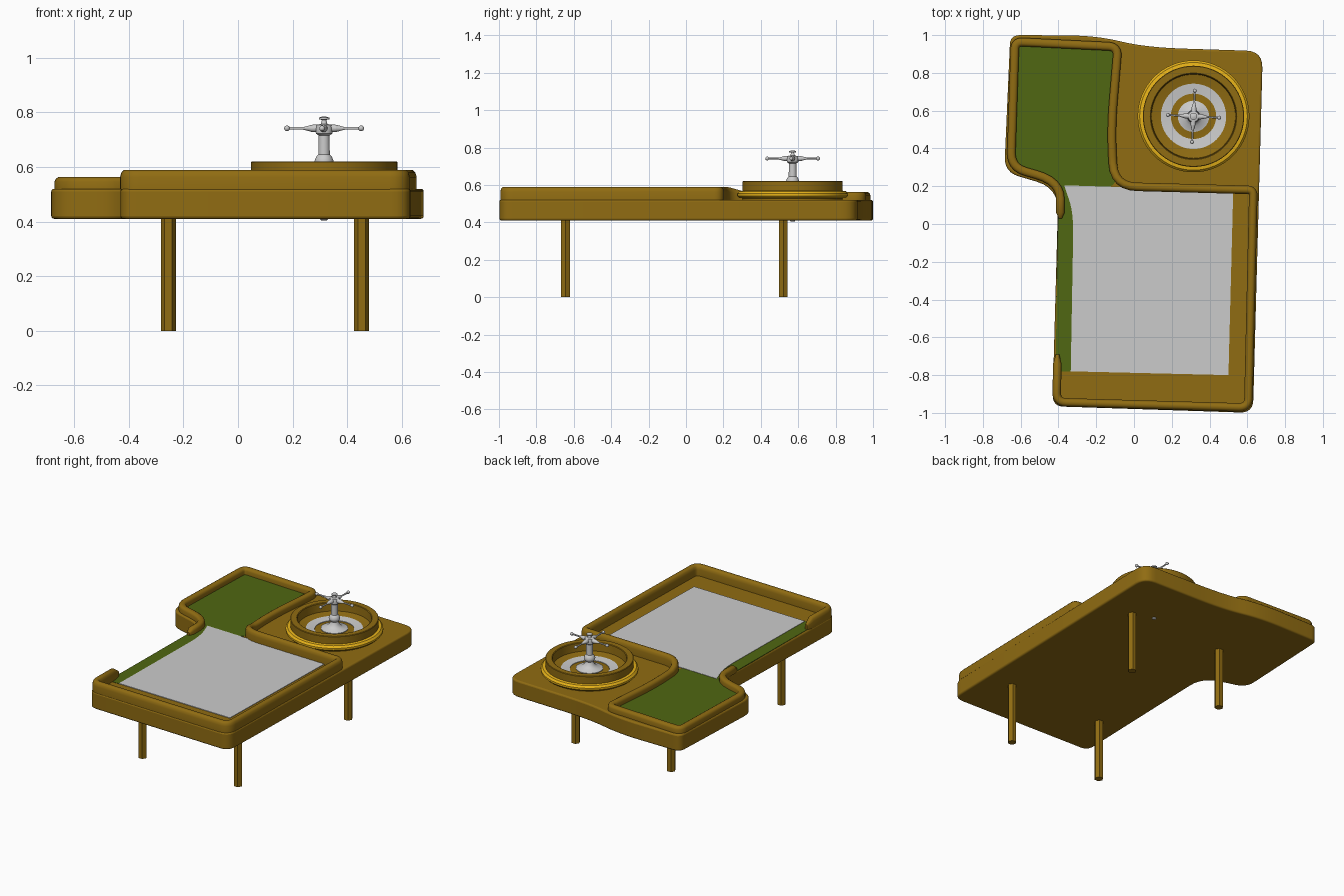
import bpy, bmesh, math
from mathutils import Vector, Matrix

if "Cube" in bpy.data.objects:
    bpy.data.objects.remove(bpy.data.objects["Cube"])


def material(name, rgb):
    m = bpy.data.materials.new(name)
    m.diffuse_color = (*rgb, 1)
    m.use_nodes = True
    m.node_tree.nodes["Principled BSDF"].inputs["Base Color"].default_value = m.diffuse_color
    return m


WOOD = material("wood", (0.28, 0.15, 0.006))
GREEN = material("green_felt", (0.08, 0.135, 0.006))
GOLD = material("gold_trim", (0.8, 0.45, 0.01))


def finish(name, bm, mat=None, angle=35):
    bmesh.ops.recalc_face_normals(bm, faces=bm.faces)
    me = bpy.data.meshes.new(name)
    bm.to_mesh(me)
    bm.free()
    ob = bpy.data.objects.new(name, me)
    bpy.context.collection.objects.link(ob)
    if mat:
        me.materials.append(mat)
    bpy.ops.object.select_all(action='DESELECT')
    ob.select_set(True)
    bpy.context.view_layer.objects.active = ob
    bpy.ops.object.shade_smooth_by_angle(angle=math.radians(angle))
    return ob


def rounded(pts, closed=True, n=6):
    """Round each (x, y, r) corner with a small curve."""
    out = []
    for i, (x, y, r) in enumerate(pts):
        p = Vector((x, y))
        if r == 0 or (not closed and i in (0, len(pts) - 1)):
            out.append(p)
            continue
        a = Vector(pts[i - 1][:2]) - p
        b = Vector(pts[(i + 1) % len(pts)][:2]) - p
        a = p + a.normalized() * min(r, a.length * 0.48)
        b = p + b.normalized() * min(r, b.length * 0.48)
        for k in range(n + 1):
            t = k / n
            out.append(a * (1 - t) ** 2 + p * 2 * t * (1 - t) + b * t * t)
    return out


def prism(name, pts, z0, z1, mat=None):
    bm = bmesh.new()
    f = bm.faces.new([bm.verts.new((p.x, p.y, z0)) for p in pts])
    ext = bmesh.ops.extrude_face_region(bm, geom=[f])
    bmesh.ops.translate(bm, vec=(0, 0, z1 - z0),
                        verts=[v for v in ext["geom"] if isinstance(v, bmesh.types.BMVert)])
    return finish(name, bm, mat)


def lathe(name, profile, center, mat=None, closed=False, seg=64):
    bm = bmesh.new()
    vs = [bm.verts.new((r, 0, z)) for r, z in profile]
    es = [bm.edges.new(e) for e in zip(vs, vs[1:])]
    if closed:
        es.append(bm.edges.new((vs[-1], vs[0])))
    bmesh.ops.spin(bm, geom=vs + es, cent=(0, 0, 0), axis=(0, 0, 1),
                   angle=math.tau, steps=seg, use_duplicate=False)
    bmesh.ops.remove_doubles(bm, verts=bm.verts, dist=1e-5)
    bmesh.ops.translate(bm, verts=bm.verts, vec=(*center, 0))
    return finish(name, bm, mat)


# Table slab
outline = [(-.432, -.965, .06), (.63, -1.0, .07), (.682, .915, .09), (.06, .935, .2),
           (-.2, .998, .16), (-.655, 1.0, .05), (-.687, .275, .08), (-.40, .19, .12)]
slab = prism("table_slab", rounded(outline), .41, .52, WOOD)
bev = slab.modifiers.new("soft_edges", 'BEVEL')
bev.width, bev.segments, bev.angle_limit = .01, 3, math.radians(60)

# Felt areas
prism("green_felt", rounded([(-.415, -.78, 0), (-.33, -.78, 0), (-.31, .15, 0), (-.08, .2, .1),
                             (-.12, .32, .1), (-.12, .6, 0), (-.09, .94, .03), (-.63, .955, .03),
                             (-.65, .32, .06), (-.40, .215, .1)]), .518, .522, GREEN)
prism("white_felt", rounded([(-.335, -.78, 0), (.5, -.80, 0), (.525, .165, 0), (-.05, .195, 0),
                             (-.37, .205, 0), (-.32, .06, .12)]), .518, .524)

# Padded rail following the edge of the playing area
path = rounded([(-.405, -.69, 0), (-.41, -.943, .05), (.605, -.972, .05), (.632, .18, .03),
                (-.105, .20, .12), (-.122, .50, .15), (-.085, .938, .05), (-.63, .965, .04),
                (-.652, .30, .08), (-.39, .225, .14), (-.39, .03, 0)], closed=False)
# End points that let the rail tips taper down
path.insert(1, path[0].lerp(path[1], .25))
path.insert(-1, path[-1].lerp(path[-2], .3))
section = [(-.5, 0), (-.5, .62), (-.4, .85), (-.2, .98), (.2, .98), (.4, .85), (.5, .62), (.5, 0)]
bm = bmesh.new()
rings = []
last = len(path) - 1
for i, p in enumerate(path):
    d1 = (p - path[max(i - 1, 0)]).normalized()
    d2 = (path[min(i + 1, last)] - p).normalized()
    t = (d1 + d2).normalized()
    nrm = Vector((t.y, -t.x))
    tip = i in (0, last)
    back = min(max((p.y - .22) / .1, 0), 1)
    if p.x < -.3 and p.y > 0:
        back = 1
    h = (.072 - .027 * back) * (.5 if tip else 1)
    w = .045 * (.4 if tip else 1)
    rings.append([bm.verts.new((p.x + nrm.x * w * s, p.y + nrm.y * w * s, .518 + h * z))
                  for s, z in section])
for a, b in zip(rings, rings[1:]):
    for k in range(len(section)):
        j = (k + 1) % len(section)
        bm.faces.new((a[k], a[j], b[j], b[k]))
bm.faces.new(rings[0])
bm.faces.new(rings[-1])
finish("padded_rail", bm, WOOD, 50)

# Wheel bowl, trim and coloured rings
C = (.315, .57)
lathe("wheel_bowl", [(.268, .515), (.268, .617), (.265, .62), (.229, .62), (.225, .617),
                     (.222, .562), (.173, .55), (.12, .543), (.083, .55), (0, .555)], C, WOOD)
lathe("gold_trim_ring", [(.262, .528), (.285, .53), (.296, .541), (.296, .553), (.285, .566),
                         (.262, .57)], C, GOLD, closed=True)
lathe("number_ring", [(.173, .546), (.173, .553), (.12, .547), (.12, .54)], C, closed=True)
lathe("center_cone", [(.083, .548), (.083, .554), (.05, .563), (.03, .58), (.024, .6),
                      (.033, .612), (.035, .622), (.028, .638), (.021, .645), (.020, .715),
                      (.03, .722), (.032, .74), (.028, .754), (.012, .757), (.008, .772),
                      (.019, .774), (.019, .780), (.008, .784), (0, .785)], C, seg=32)
lathe("spindle_foot", [(.014, .415), (.014, .407), (.010, .404), (0, .403)], C, seg=16)

# Four handle arms with ball ends
bm = bmesh.new()
for k in range(4):
    turn = (Matrix.Translation((*C, .741)) @ Matrix.Rotation(math.radians(90 * k - 3), 4, 'Z')
            @ Matrix.Rotation(math.pi / 2, 4, 'Y'))
    for r1, r2, z0, z1 in ((.015, .013, .02, .045), (.013, .005, .045, .075), (.005, .005, .075, .14)):
        bmesh.ops.create_cone(bm, cap_ends=True, segments=12, radius1=r1, radius2=r2, depth=z1 - z0,
                              matrix=turn @ Matrix.Translation((0, 0, (z0 + z1) / 2)))
    bmesh.ops.create_uvsphere(bm, u_segments=12, v_segments=8, radius=.0105,
                              matrix=turn @ Matrix.Translation((0, 0, .136)))
finish("wheel_handles", bm)

# Legs
for name, x, y in (("front_left_leg", -.255, -.645), ("front_right_leg", .452, -.645),
                   ("back_left_leg", -.255, .52), ("back_right_leg", .452, .52)):
    pts = [Vector((x + .0275 * math.cos(a * math.pi / 3), y + .0275 * math.sin(a * math.pi / 3)))
           for a in range(6)]
    prism(name, pts, 0, .42, WOOD)
